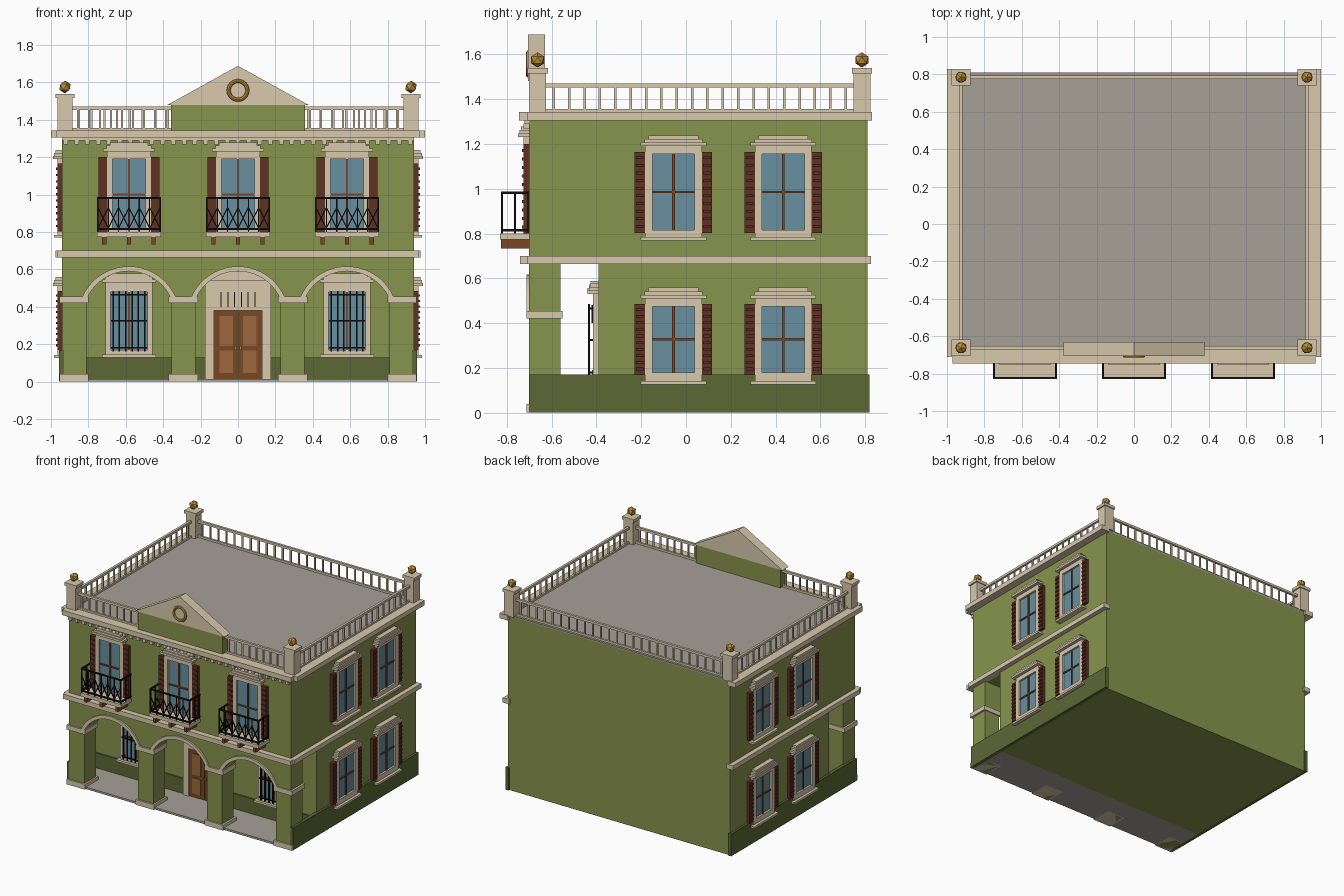
import bpy, bmesh, math
from mathutils import Matrix, Vector

if "Cube" in bpy.data.objects:
    bpy.data.objects.remove(bpy.data.objects["Cube"])


def mat(name, r, g, b):
    m = bpy.data.materials.new(name)
    m.diffuse_color = [(c / 255) ** 2.2 for c in (r, g, b)] + [1]
    m.use_nodes = True
    m.node_tree.nodes["Principled BSDF"].inputs["Base Color"].default_value = m.diffuse_color
    return m


WALL, DARK = mat("wall_green", 134, 147, 78), mat("plinth_green", 92, 103, 56)
TRIM, ROOF = mat("cream_trim", 216, 200, 172), mat("grey_stone", 165, 160, 150)
GLASS, WOOD = mat("glass", 104, 143, 160), mat("wood", 122, 72, 40)
PANEL, SHUT = mat("door_panel", 155, 105, 62), mat("shutter_brown", 94, 52, 40)
IRON, GOLD = mat("iron", 24, 24, 26), mat("gold", 190, 143, 58)
parts = {}


def bm_of(name, m):
    return parts.setdefault(name, (bmesh.new(), m))[0]


def box(name, m, x0, x1, y0, y1, z0, z1, M=Matrix()):
    c = Vector(((x0 + x1) / 2, (y0 + y1) / 2, (z0 + z1) / 2))
    S = Matrix.Diagonal((abs(x1 - x0), abs(y1 - y0), abs(z1 - z0), 1))
    bmesh.ops.create_cube(bm_of(name, m), size=1, matrix=M @ Matrix.Translation(c) @ S)


def rod(name, m, p, q, t=0.008):
    p, q = Vector(p), Vector(q)
    R = (q - p).to_track_quat('Z', 'Y').to_matrix().to_4x4()
    S = Matrix.Diagonal((t, t, (q - p).length, 1))
    bmesh.ops.create_cube(bm_of(name, m), size=1, matrix=Matrix.Translation((p + q) / 2) @ R @ S)


def prism(name, m, pts, y0, y1):
    bm = bm_of(name, m)
    f = bm.faces.new([bm.verts.new((x, y0, z)) for x, z in pts])
    ext = bmesh.ops.extrude_face_region(bm, geom=[f], use_keep_orig=True)
    bmesh.ops.translate(bm, vec=(0, y1 - y0, 0), verts=[v for v in ext['geom'] if isinstance(v, bmesh.types.BMVert)])


def front(cx, y):   # local (across, outward, up) -> front wall
    return Matrix(((1, 0, 0, cx), (0, -1, 0, y), (0, 0, 1, 0), (0, 0, 0, 1)))


def side(s, cy):    # local (across, outward, up) -> side wall
    return Matrix(((0, s, 0, s * 0.94), (1, 0, 0, cy), (0, 0, 1, 0), (0, 0, 0, 1)))


def surround(M, hw, fw, z0, z1, zb, zt):
    """Frame of four boards with a three-step hood."""
    for s in (-1, 1):
        box("window_frames", TRIM, s * hw, s * fw, 0, .025, zb, zt, M)
    box("window_frames", TRIM, -hw, hw, 0, .025, z1, zt, M)
    if z0 > zb:
        box("window_frames", TRIM, -hw, hw, 0, .025, zb, z0, M)
    for i in range(3):
        w = fw + .02 - i * .018
        box("window_hoods", TRIM, -w, w, 0, .05 - i * .007, zt + i * .016, zt + (i + 1) * .016, M)


def window(M, hw, fw, z0, z1, zb, zt, shutters=True, sill=True):
    surround(M, hw, fw, z0, z1, zb, zt)
    box("window_glass", GLASS, -hw, hw, 0, .01, z0, z1, M)
    box("window_muntins", WOOD, -.006, .006, 0, .018, z0, z1, M)
    zm = (z0 + z1) / 2
    box("window_muntins", WOOD, -hw, hw, 0, .018, zm - .005, zm + .005, M)
    if sill:
        box("window_sills", TRIM, -fw - .02, fw + .02, 0, .045, zb - .016, zb, M)
    if shutters:
        for s in (-1, 1):
            box("shutters", SHUT, s * fw, s * (fw + .046), 0, .025, z0 - .012, z1 + .01, M)
            n = 10
            for i in range(n):
                z = z0 + (z1 - z0) * (i + .5) / n
                box("shutter_slats", SHUT, s * (fw + .006), s * (fw + .04), .02, .032, z - .006, z + .006, M)


# main masses
box("ground_floor_body", WALL, -.94, .94, -.39, .81, 0, .67)
box("upper_floor_body", WALL, -.94, .94, -.70, .81, .665, 1.33)
box("roof_deck", ROOF, -.94, .94, -.69, .81, 1.32, 1.34)
box("porch_floor", ROOF, -.95, .95, -.70, -.385, 0, .015)
for a, b in ((-.94, -.177), (.177, .94)):
    box("porch_dado", DARK, a, b, -.40, -.385, .01, .13)

# belt course, cornice and side plinths
for s in (-1, 1):
    box("side_plinth", DARK, s * .93, s * .957, -.70, .82, 0, .17)
    box("belt_course", TRIM, s * .92, s * .975, -.71, .825, .664, .70)
    box("cornice", TRIM, s * .93, s * 1.0, -.71, .83, 1.305, 1.342)
box("belt_course", TRIM, -.965, .965, -.742, -.69, .664, .70)
box("cornice", TRIM, -.97, .97, -.745, -.67, 1.305, 1.342)
box("cornice_bed", TRIM, -.94, .94, -.722, -.69, 1.29, 1.306)
for i in range(33):
    x = -.92 + i * .0575
    box("dentils", TRIM, x - .012, x + .012, -.725, -.69, 1.268, 1.292)

# arcade wall with three arches
HW, ZS, RISE = .227, .44, .15
R = (HW * HW + RISE * RISE) / (2 * RISE)
A = math.asin(HW / R)


def arc(cx, r, n=20):
    zc = ZS + RISE - R
    return [(cx + r * math.sin(t), zc + r * math.cos(t)) for t in [-A + 2 * A * i / n for i in range(n + 1)]]


outline = [(-.94, .665), (-.94, 0)]
for cx in (-.583, 0, .583):
    outline += [(cx - HW, 0)] + arc(cx, R) + [(cx + HW, 0)]
    prism("arch_trim", TRIM, arc(cx, R) + arc(cx, R + .026)[::-1], -.712, -.69)
prism("arcade_wall", WALL, outline + [(.94, 0), (.94, .665)], -.70, -.56)
for s in (-1, 1):
    for a, b in ((.227, .356), (.81, .94)):
        box("pier_bases", TRIM, s * (a - .012), s * (b + .015), -.712, -.548, 0, .04)
        box("pier_caps", TRIM, s * (a - .012), s * (b + .015), -.712, -.552, .42, .455)

# side windows on two floors
for s in (-1, 1):
    for cy in (-.056, .434):
        window(side(s, cy), .094, .127, .815, 1.155, .785, 1.19)
        window(side(s, cy), .094, .127, .18, .475, .142, .51)

# front upper windows with balconies
for cx in (-.583, 0, .583):
    window(front(cx, -.70), .088, .118, .81, 1.19, .79, 1.23, sill=False)
    box("balcony_slabs", TRIM, cx - .172, cx + .172, -.83, -.69, .773, .80)
    for dx in (-.132, 0, .132):
        box("balcony_brackets", WOOD, cx + dx - .011, cx + dx + .011, -.825, -.69, .733, .774)
    yf, w, n = -.822, .166, 6
    for z in (.815, .982):
        rod("balcony_rails", IRON, (cx - w - .004, yf, z), (cx + w + .004, yf, z), .01)
        for s in (-1, 1):
            rod("balcony_rails", IRON, (cx + s * w, yf, z), (cx + s * w, -.70, z), .01)
    for s in (-1, 1):
        for y in (yf, -.764, -.706):
            rod("balcony_posts", IRON, (cx + s * w, y, .80), (cx + s * w, y, .982))
    for i in range(n):
        a, b = cx - w + 2 * w * i / n, cx - w + 2 * w * (i + 1) / n
        rod("balcony_bars", IRON, (b, yf, .80), (b, yf, .982), .006)
        rod("balcony_bars", IRON, (a, yf, .82), (b, yf, .93), .006)
        rod("balcony_bars", IRON, (b, yf, .82), (a, yf, .93), .006)

# barred porch windows
for cx in (-.583, .583):
    window(front(cx, -.39), .098, .125, .17, .48, .145, .53, shutters=False)
    for i in range(6):
        x = cx - .085 + i * .034
        rod("window_grilles", IRON, (x, -.433, .16), (x, -.433, .485))
    for z in (.18, .325, .465):
        rod("window_grilles", IRON, (cx - .1, -.433, z), (cx + .1, -.433, z))
        for s in (-1, 1):
            rod("window_grilles", IRON, (cx + s * .096, -.433, z), (cx + s * .096, -.39, z))

# double door with barred transom
D = front(0, -.39)
surround(D, .128, .177, .015, .38, .015, .54)
for s in (-1, 1):
    box("door_leaves", WOOD, s * .002, s * .128, 0, .015, .015, .38, D)
    for a, b in ((.045, .165), (.19, .35)):
        box("door_panels", PANEL, s * .028, s * .1, 0, .022, a, b, D)
    box("door_knobs", GOLD, s * .008, s * .018, .01, .03, .17, .19, D)
for i in range(6):
    x = -.09 + i * .036
    box("transom_bars", IRON, x - .003, x + .003, .02, .032, .40, .48, D)

# roof posts with faceted finials
PX, YF, YB = .925, -.662, .785
for x in (-PX, PX):
    for y in (YF, YB):
        box("roof_posts", TRIM, x - .04, x + .04, y - .038, y + .038, 1.335, 1.52)
        box("roof_post_caps", TRIM, x - .05, x + .05, y - .045, y + .045, 1.515, 1.538)
        bmesh.ops.create_icosphere(bm_of("finials", GOLD), subdivisions=1, radius=.034,
                                   matrix=Matrix.Translation((x, y, 1.575)))


# roof balustrades
def balustrade(p, q, n):
    p, q = Vector(p), Vector(q)
    for z, t in ((1.347, .016), (1.461, .018)):
        rod("roof_rails", TRIM, (p.x, p.y, z), (q.x, q.y, z), t)
    for i in range(n):
        c = p.lerp(q, (i + .5) / n)
        rod("roof_balusters", TRIM, (c.x, c.y, 1.34), (c.x, c.y, 1.46), .011)


for s in (-1, 1):
    balustrade((s * PX, YF + .038), (s * PX, YB - .038), 20)
    balustrade((s * .355, YF), (s * .885, YF), 9)
balustrade((-.885, YB), (.885, YB), 26)

# pediment with ring ornament
box("pediment_base", WALL, -.358, .358, -.70, -.632, 1.335, 1.482)
prism("pediment", TRIM, [(-.376, 1.48), (.376, 1.48), (0, 1.688)], -.705, -.63)
bpy.ops.mesh.primitive_torus_add(major_radius=.05, minor_radius=.011, major_segments=24, minor_segments=8,
                                 location=(0, -.704, 1.557), rotation=(math.pi / 2, 0, 0))
ring = bpy.context.object
ring.name = "pediment_ring"
ring.data.materials.append(GOLD)

# turn collected geometry into named objects
for name, (bm, m) in parts.items():
    bmesh.ops.recalc_face_normals(bm, faces=bm.faces)
    me = bpy.data.meshes.new(name)
    bm.to_mesh(me)
    bm.free()
    me.materials.append(m)
    bpy.context.collection.objects.link(bpy.data.objects.new(name, me))
